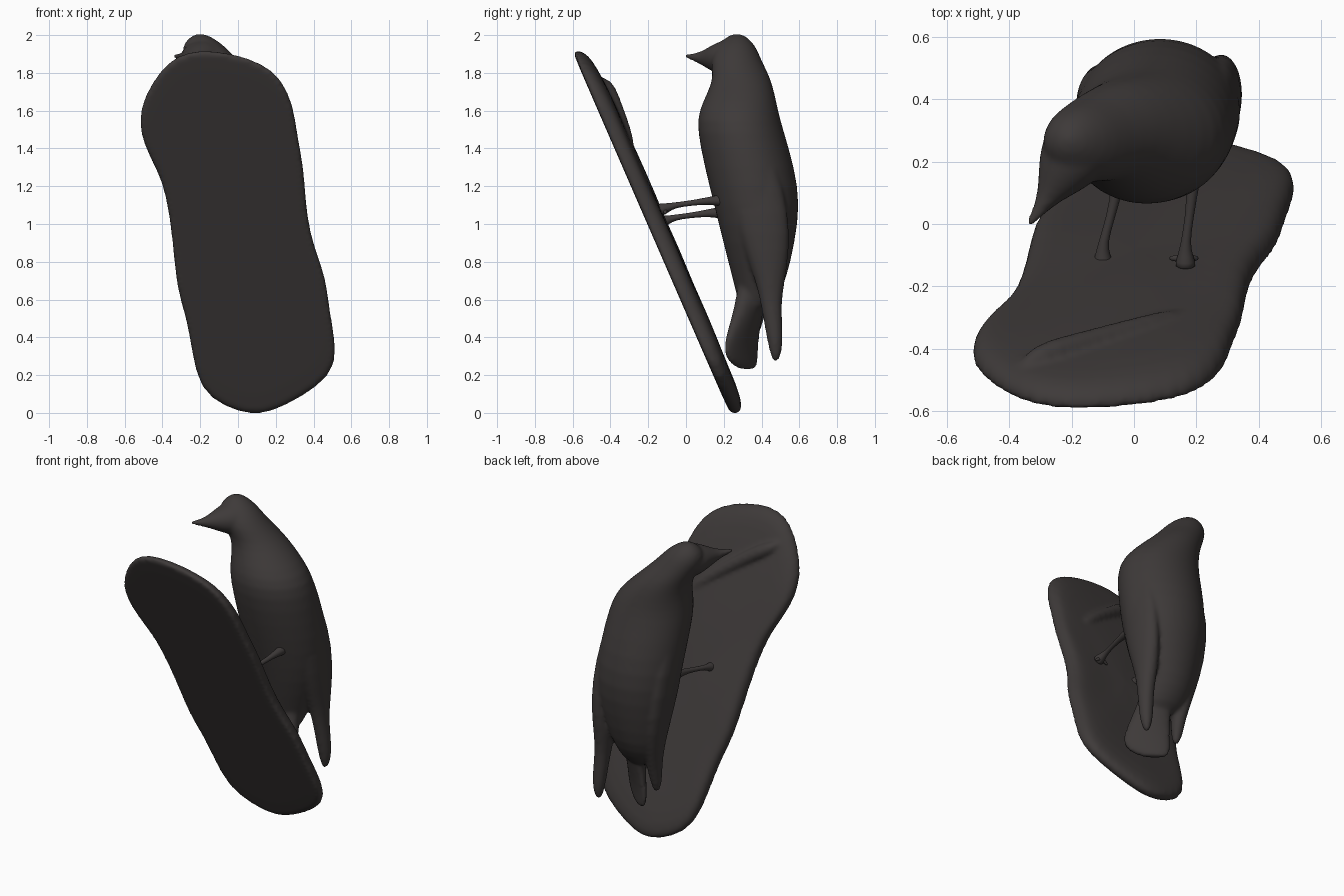
import bpy, bmesh, math
from mathutils import Vector

if "Cube" in bpy.data.objects:
    bpy.data.objects.remove(bpy.data.objects["Cube"])

mat = bpy.data.materials.new("dark bronze")
mat.diffuse_color = (0.048, 0.042, 0.041, 1)
mat.use_nodes = True
mat.node_tree.nodes["Principled BSDF"].inputs["Base Color"].default_value = mat.diffuse_color


def finish(bm, name, subdiv=1):
    bmesh.ops.recalc_face_normals(bm, faces=bm.faces)
    me = bpy.data.meshes.new(name)
    bm.to_mesh(me)
    bm.free()
    me.materials.append(mat)
    for p in me.polygons:
        p.use_smooth = True
    ob = bpy.data.objects.new(name, me)
    bpy.context.collection.objects.link(ob)
    if subdiv:
        mod = ob.modifiers.new("smooth", 'SUBSURF')
        mod.levels = mod.render_levels = subdiv
    return ob


def skin(bm, rings):
    """Join equal-length vertex rings with quads and fan the ends."""
    n = len(rings[0])
    for a, b in zip(rings, rings[1:]):
        for i in range(n):
            j = (i + 1) % n
            bm.faces.new((a[i], a[j], b[j], b[i]))
    for ring in (rings[0], rings[-1]):
        c = bm.verts.new(sum((v.co for v in ring), Vector()) / n)
        for i in range(n):
            bm.faces.new((ring[i], ring[(i + 1) % n], c))


def loft(name, sections, n=20, subdiv=1):
    """sections: (centre, axis_u, axis_v) ellipses."""
    bm = bmesh.new()
    rings = []
    for c, u, v in sections:
        c, u, v = Vector(c), Vector(u), Vector(v)
        rings.append([bm.verts.new(c + u * math.cos(2 * math.pi * i / n)
                                   + v * math.sin(2 * math.pi * i / n)) for i in range(n)])
    skin(bm, rings)
    return finish(bm, name, subdiv)


def upright(name, rows, n=16):
    """Stack of horizontal ellipses: z, x, y, half width, half depth."""
    return loft(name, [((x, y, z), (a, 0, 0), (0, b, 0)) for z, x, y, a, b in rows], n)


def tube(name, pts, radii, n=12):
    """Round tube along points."""
    pts = [Vector(p) for p in pts]
    secs = []
    for i, p in enumerate(pts):
        d = (pts[min(i + 1, len(pts) - 1)] - pts[max(i - 1, 0)]).normalized()
        u = d.cross(Vector((0, 0, 1))).normalized()
        secs.append((p, u * radii[i], d.cross(u) * radii[i]))
    return loft(name, secs, n)


def fuse(name, parts, voxel, rounds):
    """Merge parts into one softly blended skin."""
    bpy.ops.object.select_all(action='DESELECT')
    for ob in parts:
        ob.select_set(True)
    bpy.context.view_layer.objects.active = parts[0]
    bpy.ops.object.convert(target='MESH')
    bpy.ops.object.join()
    ob = bpy.context.view_layer.objects.active
    ob.name = name
    mod = ob.modifiers.new("blend", 'REMESH')
    mod.mode, mod.voxel_size, mod.use_smooth_shade = 'VOXEL', voxel, True
    mod = ob.modifiers.new("soften", 'SMOOTH')
    mod.factor, mod.iterations = .5, rounds
    return ob


# Leaning bark slab: outline (x, z), sheared back in y
outline = [(.06, 0), (-.07, .04), (-.2, .13), (-.24, .33), (-.27, .52), (-.32, .65),
           (-.34, .92), (-.375, 1.16), (-.42, 1.28), (-.49, 1.41), (-.52, 1.54),
           (-.49, 1.67), (-.41, 1.8), (-.32, 1.885), (-.2, 1.915), (-.02, 1.895),
           (.13, 1.84), (.22, 1.77), (.29, 1.63), (.31, 1.45), (.345, 1.3),
           (.355, 1.05), (.4, .865), (.46, .72), (.475, .55), (.52, .33),
           (.485, .2), (.33, .09), (.17, .01)]
bm = bmesh.new()
slab = []
for s, t in ((.5, 0), (.98, 0), (1.01, .004), (1.018, .03), (1.01, .055), (.97, .085),
             (.86, .1), (.6, .105), (.3, .108)):
    ring = []
    for x, z in outline:
        px, pz = x * s, .96 + (z - .96) * (1 + (s - 1) * (.6 if s > 1 else 1))
        bump = .007 * math.sin(9 * px + 4 * pz) * math.cos(7 * pz) if t > .09 else 0
        ring.append(bm.verts.new((px, -.605 + (1.92 - pz) * .435 + t + bump, pz)))
    slab.append(ring)
skin(bm, slab)
bark = finish(bm, "bark")

# Low raised flake near the top of the bark
flake = tube("flake", [(-.37, -.47, 1.77), (-.31, -.425, 1.735), (-.2, -.395, 1.67),
                       (0, -.34, 1.53), (.12, -.305, 1.43), (.19, -.28, 1.34)],
             [.012, .045, .043, .04, .035, .01])
fuse("bark_slab", [bark, flake], .013, 5)

# Bird body
parts = [upright("body", [
    (.53, .08, .35, .1, .07), (.6, .075, .375, .135, .1), (.7, .075, .39, .175, .142),
    (.9, .09, .387, .235, .19), (1.1, .085, .377, .265, .23), (1.3, .07, .337, .268, .24),
    (1.5, .05, .286, .264, .23), (1.6, .03, .277, .242, .212), (1.7, -.02, .292, .192, .177),
    (1.78, -.075, .295, .16, .15), (1.86, -.14, .265, .145, .138),
    (1.93, -.178, .262, .122, .114), (1.98, -.195, .268, .075, .07), (2.005, -.2, .27, .025, .025)], 24)]

# Beak pointing forward and left
side = Vector((.83, -.56, 0))
beak = [((-.17, .26, 1.875), .125, .115), ((-.215, .19, 1.877), .105, .095),
        ((-.245, .14, 1.878), .075, .068), ((-.27, .1, 1.878), .047, .045),
        ((-.29, .065, 1.88), .03, .029), ((-.315, .03, 1.885), .02, .018),
        ((-.34, -.006, 1.89), .009, .009)]
parts.append(loft("beak", [(c, side * a, (0, 0, b)) for c, a, b in beak], 16))

# Right wing with a long free tip, left wing close to the flank
parts.append(upright("right_wing", [
    (1.5, .235, .32, .05, .08), (1.3, .265, .36, .06, .13), (1.05, .282, .4, .068, .15),
    (.85, .28, .43, .068, .12), (.7, .278, .445, .06, .08), (.58, .287, .45, .048, .055),
    (.45, .297, .465, .045, .048), (.34, .302, .475, .038, .038), (.275, .3, .475, .016, .018)]))
parts.append(upright("left_wing", [
    (1.45, -.14, .32, .05, .09), (1.2, -.14, .37, .055, .14), (.9, -.1, .41, .06, .11),
    (.68, -.05, .4, .055, .075), (.52, -.03, .37, .045, .05), (.42, -.035, .355, .035, .035),
    (.36, -.03, .35, .016, .016)]))

# Tail: flat blade turned so its edge rests on the bark
along, thin = Vector((.79, -.61, 0)), Vector((.61, .79, 0))
tail = [(.8, .1, .38, .1, .09), (.62, .12, .35, .1, .07), (.48, .14, .315, .12, .05),
        (.36, .15, .29, .148, .036), (.28, .14, .295, .14, .032), (.23, .11, .325, .075, .02)]
parts.append(loft("tail", [((x, y, z), along * a, thin * b) for z, x, y, a, b in tail], 16))
fuse("bird", parts, .012, 5)

# Thin legs with flared feet and toes on the bark
for name, x0, x1, z in (("left_leg", -.1, -.05, 1.02), ("right_leg", .165, .19, 1.085)):
    tube(name, [(x1, .21, z + .04), (x1, .13, z + .04), ((x0 + x1) / 2, .02, z + .025),
                (x0, -.06, z + .015), (x0, -.1, z), (x0, -.14, z - .01)],
         [.04, .02, .014, .015, .025, .04])
    tube(name.replace("leg", "toes"), [(x0 - .05, -.11, z - .03), (x0, -.11, z), (x0 + .04, -.11, z - .03)],
         [.008, .016, .008])
